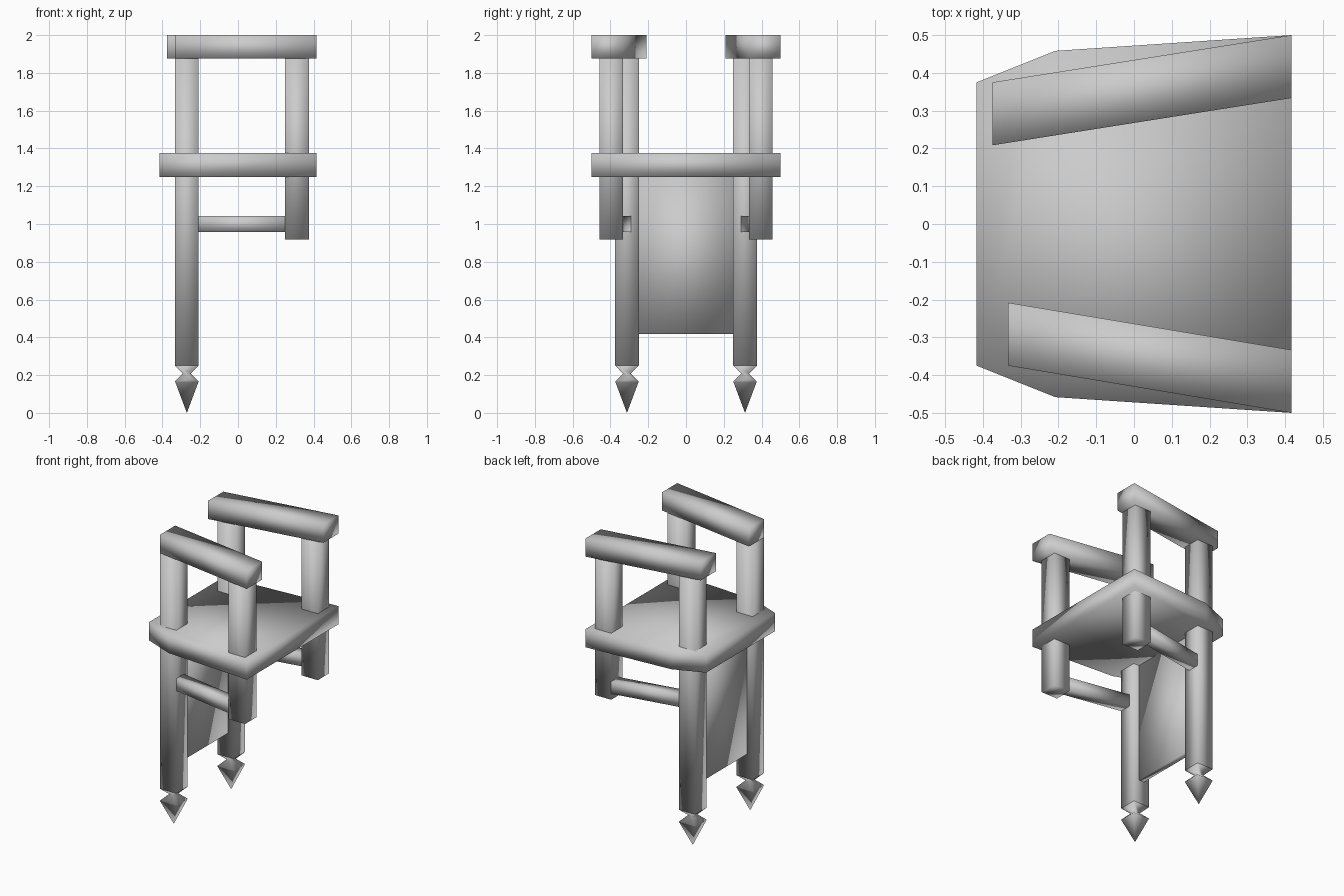
import bpy, bmesh

if "Cube" in bpy.data.objects:
    bpy.data.objects.remove(bpy.data.objects["Cube"])

U = 1 / 24  # the chair sits on a 1/24 unit lattice


def loft(name, rings):
    """Closed solid skinned through equal-length rings of lattice points."""
    bm = bmesh.new()
    loops = [[bm.verts.new((x * U, y * U, z * U)) for x, y, z in r] for r in rings]
    n = len(loops[0])
    for a, b in zip(loops, loops[1:]):
        for i in range(n):
            j = (i + 1) % n
            bm.faces.new((a[i], a[j], b[j], b[i]))
    bm.faces.new(loops[0][::-1])
    bm.faces.new(loops[-1])
    bmesh.ops.remove_doubles(bm, verts=bm.verts, dist=1e-5)
    bmesh.ops.recalc_face_normals(bm, faces=bm.faces)
    for f in bm.faces:
        f.smooth = True
    me = bpy.data.meshes.new(name)
    bm.to_mesh(me)
    bm.free()
    ob = bpy.data.objects.new(name, me)
    bpy.context.collection.objects.link(ob)
    return ob


def prism(name, outline, z0, z1):
    return loft(name, [[(x, y, z) for x, y in outline] for z in (z0, z1)])


def square(cx, cy, h, z):
    return [(cx - h, cy - h, z), (cx + h, cy - h, z), (cx + h, cy + h, z), (cx - h, cy + h, z)]


def slanted(s, x0, y0, x1, y1, w):
    """Plan outline of a bar whose outer edge runs from (x0, y0) to (x1, y1)."""
    return [(x0, s * y0), (x0, s * (y0 - w)), (x1, s * (y1 - w)), (x1, s * y1)]


# Seat with clipped rear corners
half = [(10, 12), (-5, 11), (-10, 9)]
prism("seat", half + [(x, -y) for x, y in reversed(half)], 30, 33)

# Thin panel between the long legs
prism("back_panel", [(-7, -6), (-6, -6), (-6, 6), (-7, 6)], 10, 30)

for s, side in ((1, "left"), (-1, "right")):
    # Long leg with pinched neck and pointed foot
    cx, cy = -6.5, s * 7.5
    prism("long_leg_" + side, [p[:2] for p in square(cx, cy, 1.5, 0)], 6, 45)
    foot = [(1.5, 6), (0.5, 5), (1.5, 4), (0.0, 0)]
    loft("pointed_foot_" + side, [square(cx, cy, h, z) for h, z in foot[:3]])
    bm = bmesh.new()
    base = [bm.verts.new([c * U for c in p]) for p in square(cx, cy, 1.5, 4)]
    tip = bm.verts.new((cx * U, cy * U, 0))
    for i in range(4):
        bm.faces.new((base[(i + 1) % 4], base[i], tip)).smooth = True
    me = bpy.data.meshes.new("foot_point_" + side)
    bm.to_mesh(me)
    bm.free()
    bpy.context.collection.objects.link(bpy.data.objects.new("foot_point_" + side, me))

    # Short leg, brace and splayed arm rail
    prism("short_leg_" + side, [p[:2] for p in square(7.5, s * 9.5, 1.5, 0)], 22, 45)
    prism("brace_" + side, slanted(s, -5, 9, 6, 11, 2), 23, 25)
    prism("arm_rail_" + side, slanted(s, -9 if s > 0 else -8, 9, 10, 12, 4), 45, 48)
